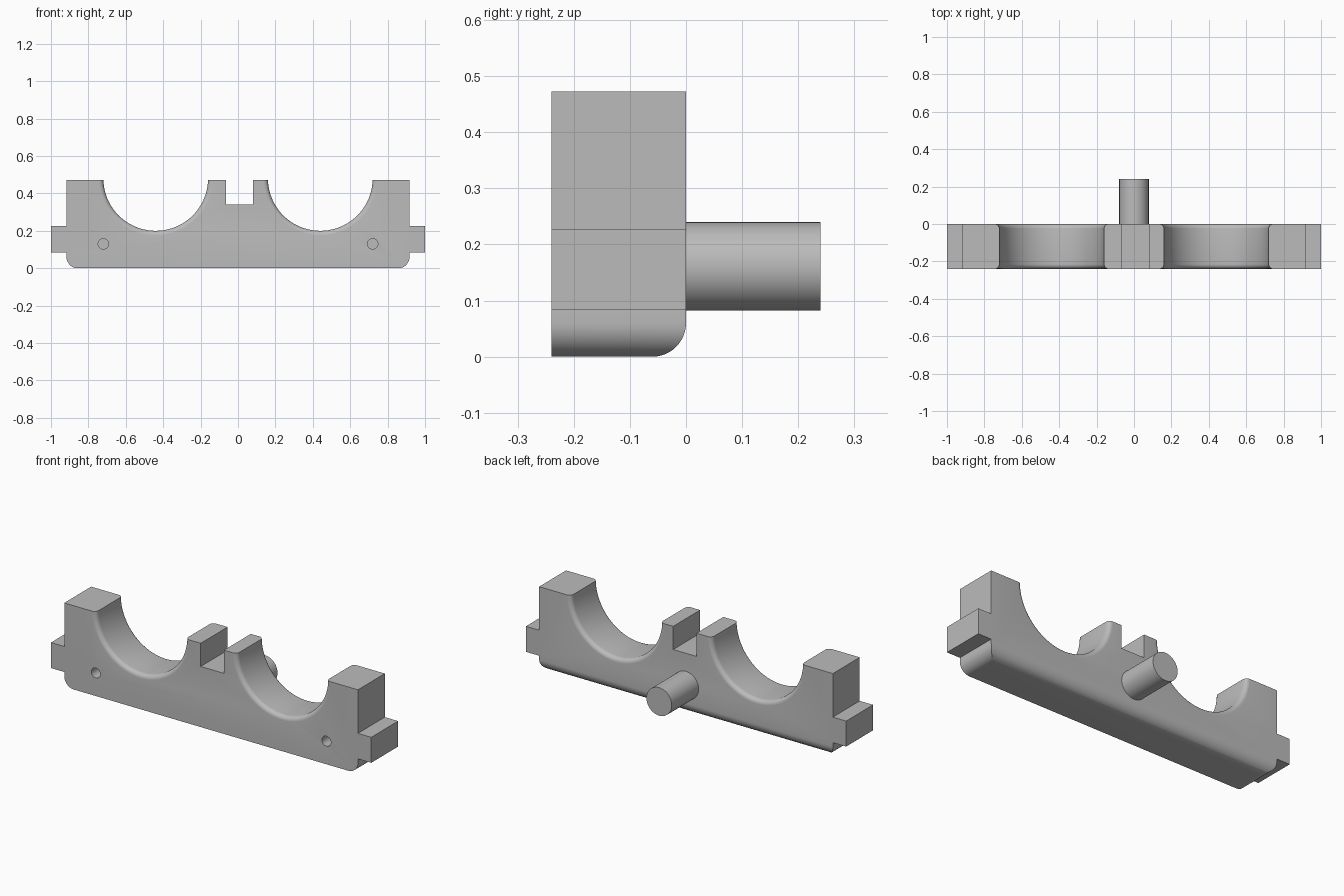
import bpy, bmesh
from math import sin, cos, pi, radians

cube = bpy.data.objects.get("Cube")
if cube:
    bpy.data.objects.remove(cube, do_unlink=True)

FRONT, BACK = -0.24, 0.0
TOP, SIDE = 0.473, 0.917
SADDLE_X, SADDLE_Z, SADDLE_R, LIP = 0.44, 0.48, 0.28, 0.025

grey = bpy.data.materials.new("plain grey")
grey.use_nodes = True
grey.diffuse_color = (0.5, 0.5, 0.5, 1)
grey.node_tree.nodes["Principled BSDF"].inputs["Base Color"].default_value = (0.5, 0.5, 0.5, 1)


def arc(cx, cy, r, start, end, steps):
    """Points along a circular arc, angles in degrees."""
    angles = [radians(start + (end - start) * i / steps) for i in range(steps + 1)]
    return [(cx + r * cos(a), cy + r * sin(a)) for a in angles]


def finish(name, bm):
    bmesh.ops.recalc_face_normals(bm, faces=bm.faces)
    mesh = bpy.data.meshes.new(name)
    bm.to_mesh(mesh)
    bm.free()
    obj = bpy.data.objects.new(name, mesh)
    bpy.context.collection.objects.link(obj)
    mesh.materials.append(grey)
    return obj


def prism(name, points, start, end, axis):
    """Extrude a closed outline along x or y."""
    bm = bmesh.new()
    place = (lambda a, b: (a, start, b)) if axis == "y" else (lambda a, b: (start, a, b))
    face = bm.faces.new([bm.verts.new(place(a, b)) for a, b in points])
    extruded = bmesh.ops.extrude_face_region(bm, geom=[face])["geom"]
    moved = [v for v in extruded if isinstance(v, bmesh.types.BMVert)]
    step = end - start
    bmesh.ops.translate(bm, verts=moved, vec=(0, step, 0) if axis == "y" else (step, 0, 0))
    return finish(name, bm)


def lathe(name, profile, x, z, steps):
    """Revolve (radius, y) rings about an axis parallel to y."""
    bm = bmesh.new()
    rings = [[bm.verts.new((px, y, pz)) for px, pz in arc(x, z, r, 0, 360, steps)[:-1]]
             for r, y in profile]
    for a, b in zip(rings, rings[1:]):
        for i in range(steps):
            j = (i + 1) % steps
            bm.faces.new((a[i], a[j], b[j], b[i]))
    bm.faces.new(rings[0])
    bm.faces.new(rings[-1])
    return finish(name, bm)


def combine(target, tool, operation):
    mod = target.modifiers.new(operation.lower(), "BOOLEAN")
    mod.operation, mod.object, mod.solver = operation, tool, "EXACT"
    bpy.context.view_layer.objects.active = target
    bpy.ops.object.modifier_apply(modifier=mod.name)
    bpy.data.objects.remove(tool, do_unlink=True)


def smooth(obj):
    bpy.ops.object.select_all(action="DESELECT")
    obj.select_set(True)
    bpy.context.view_layer.objects.active = obj
    bpy.ops.object.shade_smooth_by_angle(angle=radians(30))


# Plate with side tabs, rounded lower corners and the centre notch
right_half = arc(SIDE - 0.06, 0.06, 0.06, -90, 0, 10) + [
    (SIDE, 0.083), (1, 0.083), (1, 0.227), (SIDE, 0.227), (SIDE, TOP)]
left_half = [(-x, z) for x, z in reversed(right_half)]
notch = [(0.08, TOP), (0.08, 0.342), (-0.065, 0.342), (-0.065, TOP)]
body = prism("saddle_plate", right_half + notch + left_half, FRONT, BACK, "y")

# Rounded lower back edge along the whole length
section = [(FRONT - 0.1, 0.6), (FRONT - 0.1, 0)] + arc(-0.06, 0.06, 0.06, -90, 0, 12) + [(0, 0.6)]
combine(body, prism("edge_cutter", section, -1.2, 1.2, "x"), "INTERSECT")

# Saddles with rounded lips on both faces, and blind screw holes
outer = SADDLE_R + LIP
front_lip = arc(outer, FRONT + LIP, LIP, 270, 180, 6)
back_lip = arc(outer, BACK - LIP, LIP, 180, 90, 6)
saddle = [(outer, FRONT - 0.05)] + front_lip + back_lip + [(outer, BACK + 0.05)]
for side in (-1, 1):
    combine(body, lathe("saddle_cutter", saddle, side * SADDLE_X, SADDLE_Z, 80), "DIFFERENCE")
    hole = [(0.028, FRONT - 0.05), (0.028, FRONT + 0.1)]
    combine(body, lathe("hole_cutter", hole, side * 0.72, 0.13, 24), "DIFFERENCE")
smooth(body)

# Round peg on the back
peg = lathe("back_peg", [(0.079, BACK - 0.01), (0.079, 0.24)], 0, 0.161, 48)
smooth(peg)
